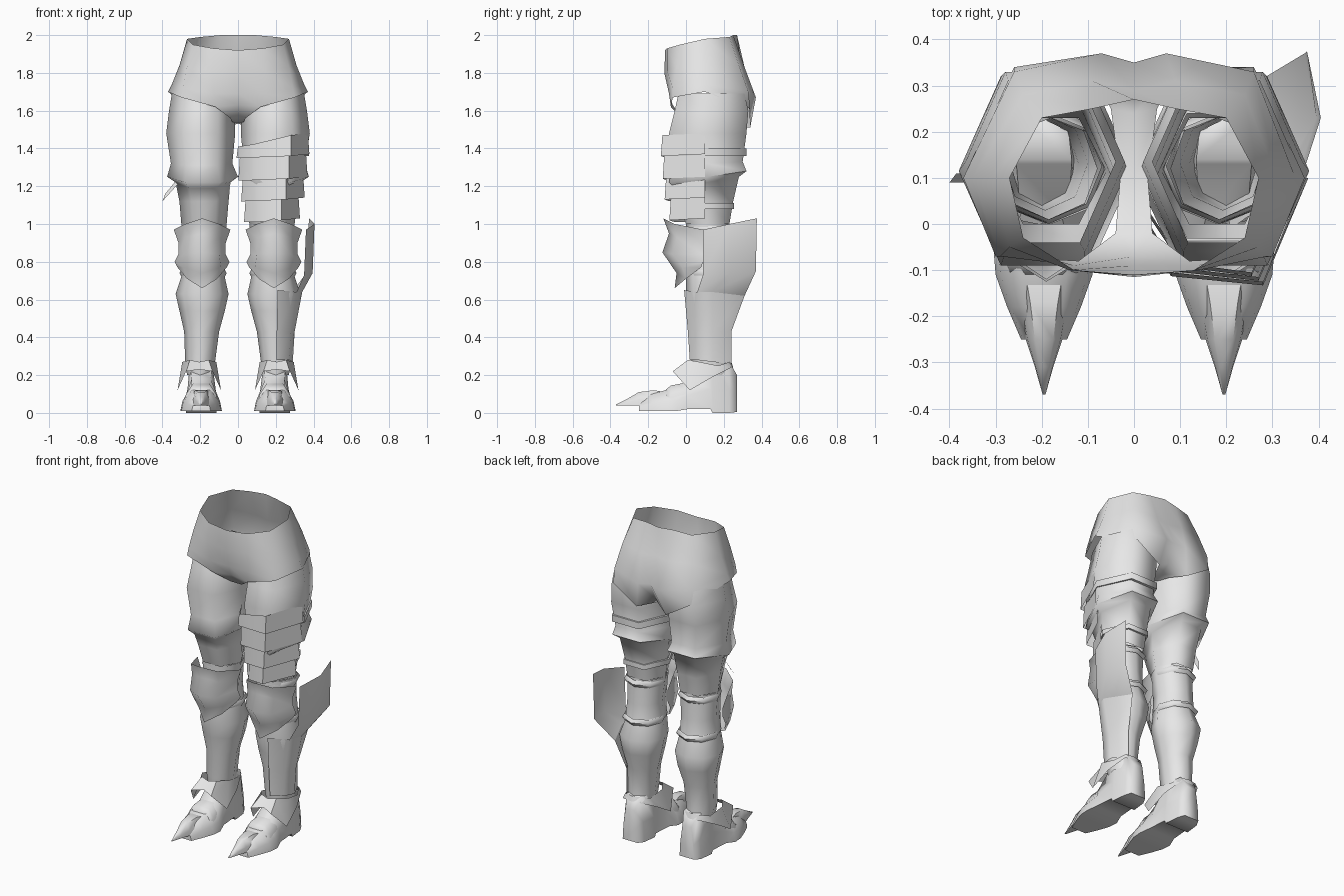
import bpy
import bmesh
import math

cube = bpy.data.objects.get("Cube")
if cube:
    bpy.data.objects.remove(cube)

grey = bpy.data.materials.new("light grey")
grey.use_nodes = True
grey.diffuse_color = (0.8, 0.8, 0.8, 1)
grey.node_tree.nodes["Principled BSDF"].inputs["Base Color"].default_value = (0.8, 0.8, 0.8, 1)


# Skin a grid of points (in hundredths of a unit) with quads
def skin(name, rows, closed=False, caps=False, side=1, extra=()):
    bm = bmesh.new()
    for grid, wrap in [(rows, closed)] + [(g, False) for g in extra]:
        verts = [[bm.verts.new((side * x / 100, y / 100, z / 100)) for x, y, z in row] for row in grid]
        count = len(verts[0])
        for low, high in zip(verts, verts[1:]):
            for i in range(count if wrap else count - 1):
                j = (i + 1) % count
                bm.faces.new((low[i], low[j], high[j], high[i]))
        if caps:
            bm.faces.new(verts[0])
            bm.faces.new(verts[-1])
    bmesh.ops.remove_doubles(bm, verts=bm.verts, dist=0.0005)
    bmesh.ops.recalc_face_normals(bm, faces=bm.faces)
    mesh = bpy.data.meshes.new(name)
    bm.to_mesh(mesh)
    bm.free()
    mesh.materials.append(grey)
    obj = bpy.data.objects.new(name, mesh)
    bpy.context.collection.objects.link(obj)
    bpy.ops.object.select_all(action='DESELECT')
    obj.select_set(True)
    bpy.context.view_layer.objects.active = obj
    bpy.ops.object.shade_smooth_by_angle(angle=math.radians(66))


# Ring of points from its extents; tilt lifts the back and drops the front
def ring(z, x0, x1, y0, y1, tilt=0, sides=8):
    angles = [math.tau * i / sides for i in range(sides)]
    peak = max(math.sin(a) for a in angles)
    return [((x0 + x1) / 2 + (x1 - x0) / 2 * math.cos(a),
             (y0 + y1) / 2 + (y1 - y0) / 2 * math.sin(a) / peak,
             z + tilt * math.sin(a) / peak) for a in angles]


# Six-sided ring for the thighs
def hexagon(z, x0, x1, y0, y1, tilt=0):
    return ring(z, x0, x1, y0, y1, tilt, sides=6)


# Open row mirrored about the middle of a leg
def both_ways(half, centre):
    left = [(centre - x, y, z) for x, y, z in reversed(half[1:])]
    return left + [(centre + x, y, z) for x, y, z in half]


# Closed row mirrored about the body's middle
def around(half):
    return half + [(-x, y, z) for x, y, z in half[-2:0:-1]]


# Hips: open waist above, two leg openings and a crotch strip below
hips = [
    [(0, -11, 192), (13, -10, 193), (24, -3, 195), (27, 10, 198), (20, 23, 199), (9, 25, 200), (0, 27, 200)],
    [(0, -11.5, 180), (14, -10, 181), (27, -5, 183), (31, 10, 184), (24, 28, 184), (9, 31, 183), (0, 29, 183)],
    [(0, -9, 169), (13, -9, 169), (29, -7, 172), (35, 10, 174), (26, 33, 170), (7, 37, 167), (0, 35, 168)],
    [(0, -7, 163), (12, -8, 162), (30, -7, 167), (37, 10, 170), (26, 34, 161), (10, 34, 151), (0, 30, 157)],
]
crotch = [
    [(0, -7, 163), (12, -8, 162)],
    [(0, -2, 156), (4, -2, 156)],
    [(0, 10, 154), (3, 10, 154)],
    [(0, 24, 153), (5, 25, 152)],
    [(0, 30, 157), (10, 34, 151)],
]
other_side = [[(-x, y, z) for x, y, z in row] for row in crotch]
skin("hips", [around(row) for row in hips], closed=True, extra=(crotch, other_side))


# Cross-section of a foot, running along y
def foot_section(y, base, top, z0, z1):
    middle = z0 + (z1 - z0) * 0.45
    return [(19.5 + x, y, z) for x, z in (
        (-base, z0), (base, z0), (base * 0.9, middle), (top, z1), (-top, z1), (-base * 0.9, middle))]


# Parts shared by both legs
for label, side in (("left", 1), ("right", -1)):
    # Thigh with a flared hem, narrowing towards the knee
    skin(label + "_thigh", [
        hexagon(169, 4, 35, -4, 31), hexagon(160, 2, 36.5, -6, 33), hexagon(148, 1.5, 38, -9, 32),
        hexagon(132, 3, 35.5, -7, 30, 1), hexagon(125, 0, 37.5, -9, 32, 3), hexagon(122, 4, 33, -6, 28, 3),
        hexagon(112, 5, 31, -4, 25), hexagon(100, 6, 30, 0, 23)], closed=True, side=side)

    # Straps that hold the knee guard
    for name, z, back in (("upper", 97, 24), ("lower", 74, 26)):
        skin(label + "_knee_strap_" + name, [
            ring(z + 2, 7, 30, 1, back), ring(z, 6, 31, 0, back + 1.5),
            ring(z - 2, 7, 30, 1, back)], closed=True, side=side)

    # Ridged knee guard with pointed top and bottom
    knee = [
        [(0, -12, 103), (9, -6, 100), (15, 9, 97)],
        [(0, -9, 95), (9, -5, 93), (12.5, 9, 90)],
        [(0, -12.5, 85), (9, -7, 84), (12.5, 9, 84)],
        [(0, -5, 74), (10, -2, 77), (14.5, 9, 80)],
        [(0, -6, 66), (8, 0, 71), (13, 8, 77)],
    ]
    skin(label + "_knee_guard", [both_ways(row, 19) for row in knee], side=side)

    # Knee, calf and shin
    skin(label + "_greave", [
        ring(100, 6, 30, 0, 23), ring(84, 8, 29, 0, 24), ring(72, 7, 30, 0, 25),
        ring(63, 5, 33, 0, 28), ring(54, 7, 31, 1, 27),
        ring(43, 10, 28.5, 3, 23.5), ring(28, 12, 28, 3, 23), ring(20, 13, 27, 4, 24)],
        closed=True, side=side)

    # Ankle cuff with a hanging point on each side
    cuff = [
        [(0, 0, 27), (5, 1, 28), (9, 7, 27), (8, 17, 25), (5, 23, 27), (0, 24, 27)],
        [(0, -4, 23), (7, -7, 22), (11.5, 2, 12), (10, 14, 19), (6, 24, 24), (0, 25, 24)],
    ]
    skin(label + "_ankle_cuff", [both_ways(row, 20.5) for row in cuff], side=side)

    # Boot with heel block, instep plate and toe spike
    skin(label + "_boot", [
        foot_section(27, 5, 3, 0.5, 20), foot_section(23, 7, 5, 0, 27), foot_section(14, 8, 6, 0, 27),
        foot_section(13, 8, 6, 2, 26), foot_section(1, 9, 5, 2, 18), foot_section(-5, 11, 5, 1, 13),
        foot_section(-11, 10.5, 5, 1, 12), foot_section(-18, 8, 4, 1, 10), foot_section(-25, 5, 3, 1, 6)],
        closed=True, caps=True, side=side)
    skin(label + "_instep_plate", [
        foot_section(0, 8, 4, 8, 16), foot_section(-8, 9, 5, 6, 14.5),
        foot_section(-11, 8, 4, 6, 12)], closed=True, caps=True, side=side)
    skin(label + "_toe_spike", [
        foot_section(-11, 7, 4, 4, 11), foot_section(-17, 5.5, 3, 3, 12), foot_section(-25, 4, 2, 4, 11),
        foot_section(-31, 2, 1, 4, 7.5), foot_section(-37, 0.3, 0.1, 4, 4.5)],
        closed=True, caps=True, side=side)

# Overlapping plates around the front and outside of the left thigh
bands = [(147, 136, 0, 37, -11.5), (137, 124, 1, 36, -10.5),
         (125, 113, 2.5, 34.5, -9.5), (114, 102, 4, 32, -7)]
for number, (top, bottom, inner, outer, front) in enumerate(bands):
    rows = []
    for z, grow, slope in ((top, 0, 6 if number == 0 else 1), (bottom, 0.8, 1)):
        rows.append([
            (inner - grow, 4, z - slope),
            (inner + 8, front + 1 - grow, z - slope * 0.8),
            (outer - 9, front - 1 - grow, z),
            (outer + grow, 10, z + 1)])
    skin("left_thigh_plate_" + str(number + 1), rows)

# Straps behind the plates
skin("left_thigh_strap_upper", [
    hexagon(140, 2, 37, -7, 30), hexagon(140, 1, 37.5, -8, 32), hexagon(136, 1, 37.5, -8, 32),
    hexagon(136, 2, 37, -7, 30)], closed=True)
skin("left_thigh_strap_lower", [
    hexagon(111, 5, 31, -3, 24), hexagon(111, 4, 32, -4, 25.5), hexagon(108, 4, 32, -4, 25.5),
    hexagon(108, 5, 31, -3, 24)], closed=True)

# Extra outer shell on the left shin, flaring up into a tall fin
skin("left_shin_shell", [
    [(20.5, 2, 28), (27, 6, 28), (29, 14, 27), (24, 24, 26)],
    [(20.5, 1, 43), (28, 6, 43), (30, 14, 43), (24, 24, 43)],
    [(21, -1, 65), (31, 6, 64), (34, 14, 64), (27, 31, 62)]])
skin("left_shin_fin", [
    [(31, 6, 64), (34, 14, 64), (27, 31, 62)],
    [(35, 9, 73), (39.5, 23, 74), (37, 37, 75)],
    [(36, 9, 97), (40.5, 23, 100), (37.5, 37.5, 103)]])

# Loose strap end on the right thigh
skin("right_strap_end", [
    [(31, 9, 122), (32, 11, 124)],
    [(40, 9, 112), (38.5, 11, 116)]], side=-1)
